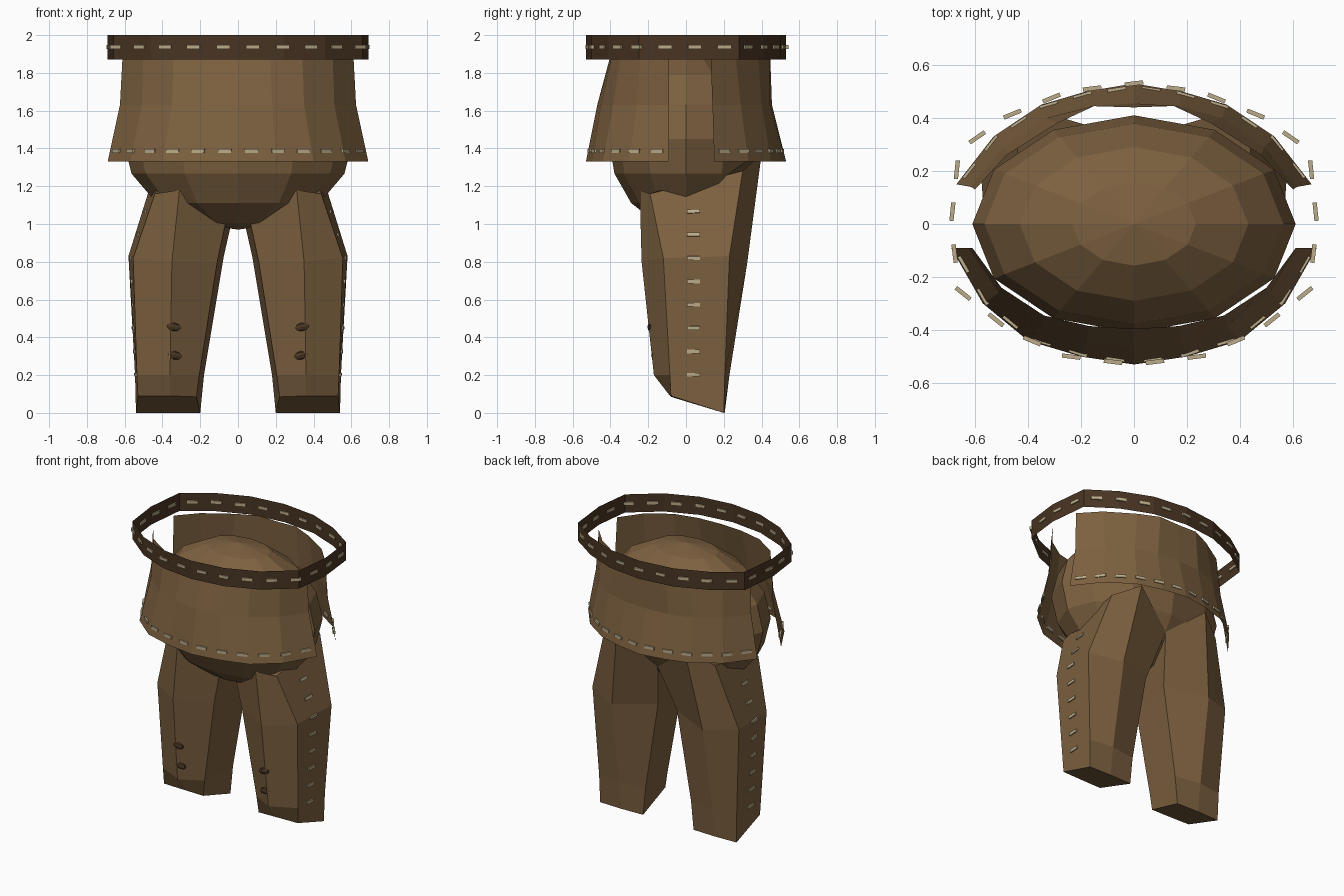
import bpy, bmesh, math
from mathutils import Vector, Matrix
from mathutils.bvhtree import BVHTree

if "Cube" in bpy.data.objects:
    bpy.data.objects.remove(bpy.data.objects["Cube"])


def material(name, rgb):
    m = bpy.data.materials.new(name)
    m.diffuse_color = (*rgb, 1)
    m.use_nodes = True
    m.node_tree.nodes["Principled BSDF"].inputs["Base Color"].default_value = m.diffuse_color
    return m


LEATHER = material("brown leather", (0.205, 0.119, 0.051))
DARK = material("dark brown leather", (0.066, 0.035, 0.016))
THREAD = material("pale thread", (0.50, 0.41, 0.25))


def finish(name, bm, mat):
    me = bpy.data.meshes.new(name)
    bm.to_mesh(me)
    bm.free()
    me.materials.append(mat)
    ob = bpy.data.objects.new(name, me)
    bpy.context.collection.objects.link(ob)
    return ob


def loft(bm, rows, closed=False):
    """Skin rows of points with quads, return the vertex rows."""
    vs = [[bm.verts.new(p) for p in r] for r in rows]
    n = len(rows[0])
    for a, b in zip(vs, vs[1:]):
        for i in range(n if closed else n - 1):
            j = (i + 1) % n
            bm.faces.new((a[i], a[j], b[j], b[i]))
    return vs


def mirrored(half, z):
    """Half outline starting on x = 0, completed on the left side."""
    return [Vector((-x, y, z)) for x, y in half[:0:-1]] + [Vector((x, y, z)) for x, y in half]


def add_stitch(bm, pos, along, normal, length=0.07, height=0.02, depth=0.016):
    """One small thread bar lying on a surface."""
    along = (along - normal * along.dot(normal)).normalized()
    up = normal.cross(along)
    rot = Matrix((along, up, normal)).transposed().to_4x4()
    size = Matrix.Diagonal((length, height, depth, 1))
    bmesh.ops.create_cube(bm, size=1, matrix=Matrix.Translation(pos) @ rot @ size)


def stitch_path(bm, pts, count, closed=False):
    """Even row of stitches along a polyline."""
    pts = pts + [pts[0]] if closed else pts
    lens = [(b - a).length for a, b in zip(pts, pts[1:])]
    total = sum(lens)
    for k in range(count):
        d = total * (k + 0.5) / count
        for a, b, l in zip(pts, pts[1:], lens):
            if d <= l:
                t = (b - a).normalized()
                nrm = t.cross(Vector((0, 0, 1))).normalized()
                add_stitch(bm, a + t * d, t, nrm)
                break
            d -= l


# Rounded body
bm = bmesh.new()
bmesh.ops.create_uvsphere(bm, u_segments=12, v_segments=8, radius=1,
                          matrix=Matrix.Translation((0, 0, 1.45)) @ Matrix.Diagonal((0.61, 0.41, 0.48, 1)))
finish("body", bm, LEATHER)

# Front and back skirt flaps, open at the sides
front = [
    [(0, -.53), (.2, -.5), (.4, -.44), (.57, -.3), (.69, -.09)],
    [(0, -.47), (.18, -.45), (.35, -.385), (.51, -.26), (.625, -.09)],
    [(0, -.395), (.17, -.385), (.34, -.345), (.5, -.24), (.61, -.09)]]
back = [
    [(0, .53), (.18, .5), (.35, .45), (.53, .33), (.67, .15)],
    [(0, .455), (.17, .445), (.33, .4), (.49, .29), (.615, .14)],
    [(0, .44), (.15, .445), (.29, .38), (.48, .26), (.6, .13)]]
heights = (1.33, 1.63, 1.91)
hem_stitches = bmesh.new()
for name, half in (("front_flap", front), ("back_flap", back)):
    rows = [mirrored(h, z) for h, z in zip(half, heights)]
    bm = bmesh.new()
    loft(bm, rows)
    if name == "back_flap":
        bmesh.ops.reverse_faces(bm, faces=bm.faces[:])
    finish(name, bm, LEATHER)
    stitch_path(hem_stitches, [a.lerp(b, 0.19) for a, b in zip(rows[0], rows[1])], 12)
finish("hem_stitches", hem_stitches, THREAD)

# Belt: thin closed band
belt_half = [(0, -.53), (.24, -.5), (.46, -.41), (.66, -.25), (.69, 0),
             (.66, .28), (.47, .41), (.25, .5), (0, .53)]
ring = [(x, y) for x, y in belt_half] + [(-x, y) for x, y in belt_half[-2:0:-1]]
bm = bmesh.new()
loft(bm, [[(x, y, z) for x, y in ring] for z in (1.87, 2.0)], closed=True)
finish("belt", bm, DARK)
bm = bmesh.new()
stitch_path(bm, [Vector((x, y, 1.937)) for x, y in ring], 25, closed=True)
finish("belt_stitches", bm, THREAD)

# Trouser legs: rings run outer back, back, inner back, inner front, front, outer front
leg_rings = [
    [(.54, .2, 0), (.37, .205, 0), (.2, .2, 0), (.22, -.08, .085), (.36, -.085, .09), (.53, -.08, .09)],
    [(.545, .205, .2), (.37, .23, .2), (.18, .2, .2), (.205, -.085, .2), (.36, -.17, .2), (.535, -.085, .2)],
    [(.58, .23, .83), (.36, .325, .8), (.075, .21, .83), (.11, -.11, .8), (.35, -.235, .8), (.555, -.12, .82)],
    [(.44, .3, 1.28), (.27, .4, 1.37), (0, .32, 1.16), (.05, -.12, 1.08), (.31, -.245, 1.18), (.44, -.19, 1.16)]]
for side, label in ((1, "right"), (-1, "left")):
    rings = [[Vector((x * side, y, z)) for x, y, z in r] for r in leg_rings]
    bm = bmesh.new()
    vs = loft(bm, rings, closed=True)
    for end in (vs[0], vs[-1]):
        bm.faces.new(end)
    bmesh.ops.recalc_face_normals(bm, faces=bm.faces[:])
    tree = BVHTree.FromBMesh(bm)
    finish(label + "_leg", bm, LEATHER)

    # Side seam stitches
    bm = bmesh.new()
    for k in range(9):
        hit, nrm, _, _ = tree.ray_cast(Vector((side * 2, .04, 1.19 - k * .1235)), Vector((-side, 0, 0)))
        if hit:
            add_stitch(bm, hit, Vector((0, 1, 0)), nrm)
    finish(label + "_seam_stitches", bm, THREAD)

    # Small lace ties on the shin
    bm = bmesh.new()
    for z, x in ((.455, .34), (.305, .335)):
        hit, _, _, _ = tree.ray_cast(Vector((side * x, -2, z)), Vector((0, 1, 0)))
        tilt = Matrix.Rotation(-side * math.radians(12), 4, 'Y')
        bmesh.ops.create_uvsphere(bm, u_segments=6, v_segments=4, radius=1,
                                  matrix=Matrix.Translation(hit) @ tilt @ Matrix.Diagonal((.045, .016, .023, 1)))
    finish(label + "_laces", bm, DARK)
